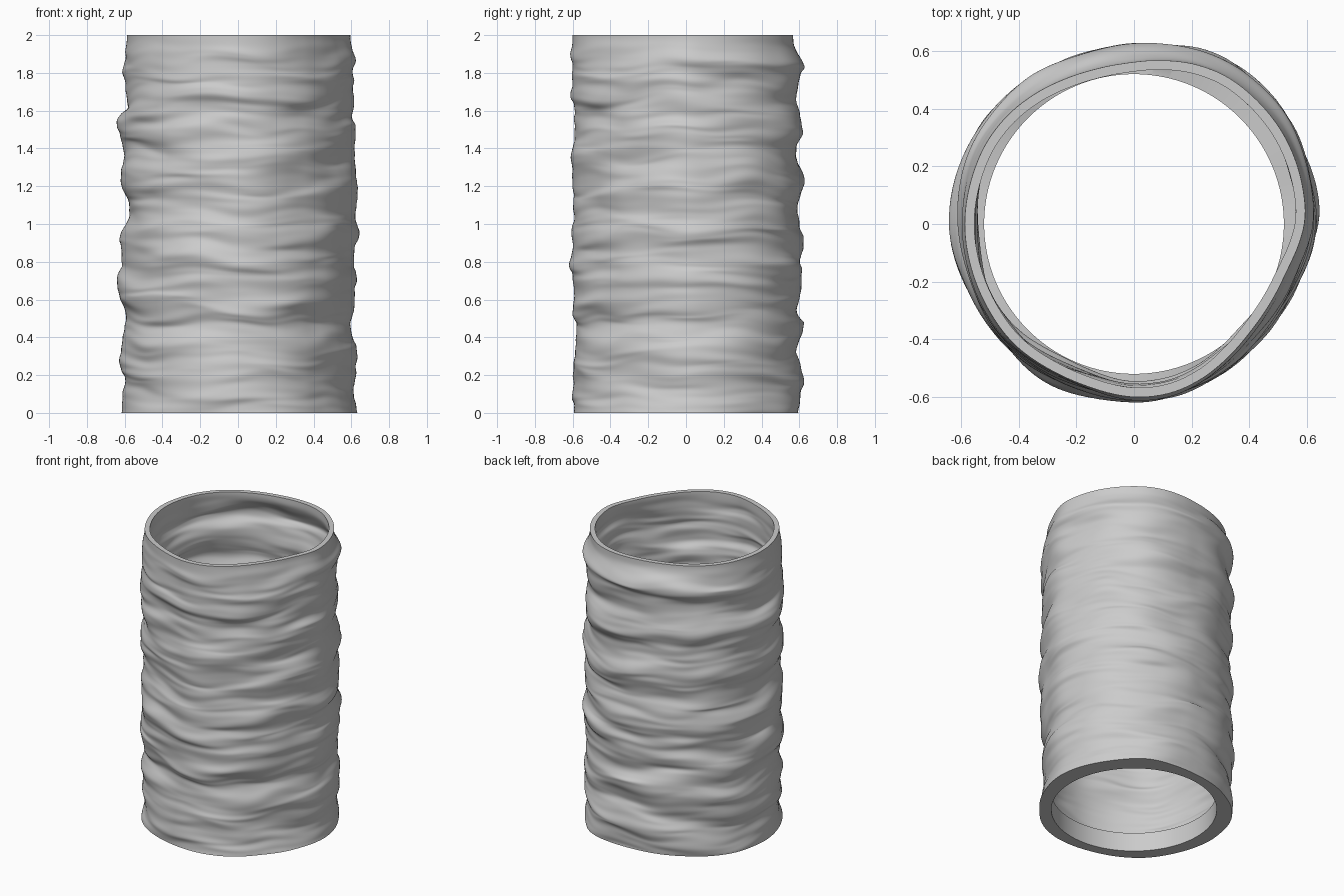
import bpy, bmesh
from math import sin, cos, pi, radians
from mathutils import Vector, noise

if "Cube" in bpy.data.objects:
    bpy.data.objects.remove(bpy.data.objects["Cube"])

SEG, ROWS = 160, 220
WALL, COLLAR_R, COLLAR_H = 0.033, 0.52, 0.13

# Rim outline: radius every 15 degrees, counter-clockwise from +x
RIM = [.595, .60, .605, .605, .605, .585, .56, .552, .56, .575, .585, .585,
       .588, .585, .585, .59, .582, .585, .603, .60, .575, .55, .545, .555]
# Wall bulges: radius at equal steps of height, for +x, +y, -x, -y
BULGES = [
    [.64, .605, .63, .60, .63, .61, .63, .625, .635, .61, .625, .61, .62, .60],
    [.60, .61, .59, .615, .59, .62, .61, .59, .615, .59, .62, .59, .63, .59],
    [.62, .60, .63, .605, .63, .605, .62, .59, .615, .605, .63, .60, .61, .60],
    [.61, .60, .59, .575, .60, .625, .60, .60, .60, .60, .59, .615, .60, .605],
]


def ease(t):
    t = min(max(t, 0), 1)
    return t * t * (3 - 2 * t)


def sample(values, t, closed=False):
    i = int(t)
    n = len(values)
    j = (i + 1) % n if closed else min(i + 1, n - 1)
    f = ease(t - i)
    return values[i % n] * (1 - f) + values[j] * f


def outline(turn):
    """Rim radius, averaged over neighbours for a soft outline."""
    return sum(sample(RIM, (turn * 24 + d) % 24, True) for d in (-.4, 0, .4)) / 3


def wrinkle(a, z, spread, rate, seed):
    return noise.noise(Vector((cos(a) * spread + seed, sin(a) * spread, z * rate)))


def wall_point(a, z, inset=0.0):
    """Point on the crumpled wall at angle a and height z."""
    turn = a / (2 * pi)
    rim = outline(turn)
    zs = z + 0.04 * wrinkle(a, z, 1.6, 1.5, 20)
    height = min(max(zs / 2, 0), 1) * 13
    side = sample([sample(b, height) for b in BULGES], turn * 4, True)
    # The lengthwise dents of the rim run down the whole wall
    r = side + 0.7 * (rim - sample(RIM[::6], turn * 4, True))
    r += 0.020 * wrinkle(a, zs, 1.5, 6, 3)
    r += 0.020 * wrinkle(a, zs, 1.6, 12, 7)
    r += 0.005 * wrinkle(a, zs, 2.0, 26, 11)
    blend = ease((z - 1.84) / 0.16)
    r = r * (1 - blend) + rim * blend - inset
    # Folds sag up and down, but both ends stay level
    ends = ease(z / 0.15) * ease((2 - z) / 0.15)
    lift = 0.028 * wrinkle(a, z, 1.8, 10, 15) * ends
    return (r * cos(a), r * sin(a), z + lift)


bm = bmesh.new()
angles = [2 * pi * i / SEG for i in range(SEG)]


def ring(point):
    return [bm.verts.new(point(a)) for a in angles]


# Rings run up the outside, over the rim, down the inside and round the collar
rings = [ring(lambda a, z=2 * k / ROWS: wall_point(a, z)) for k in range(ROWS + 1)]
for k in range(ROWS + 1):
    z = 2 - (2 - COLLAR_H) * k / ROWS
    rings.append(ring(lambda a: wall_point(a, z, WALL)))
for z in (COLLAR_H, 0):
    rings.append(ring(lambda a: (COLLAR_R * cos(a), COLLAR_R * sin(a), z)))

for low, high in zip(rings, rings[1:] + rings[:1]):
    for i in range(SEG):
        j = (i + 1) % SEG
        bm.faces.new((low[i], low[j], high[j], high[i]))
bmesh.ops.recalc_face_normals(bm, faces=bm.faces)

mesh = bpy.data.meshes.new("wrinkled_tube")
bm.to_mesh(mesh)
bm.free()
tube = bpy.data.objects.new("wrinkled_tube", mesh)
bpy.context.collection.objects.link(tube)

# Plain grey material
grey = bpy.data.materials.new("plain grey")
grey.use_nodes = True
colour = (0.6, 0.6, 0.6, 1)
grey.diffuse_color = colour
grey.node_tree.nodes["Principled BSDF"].inputs["Base Color"].default_value = colour
mesh.materials.append(grey)

bpy.context.view_layer.objects.active = tube
tube.select_set(True)
bpy.ops.object.shade_smooth_by_angle(angle=radians(50))
